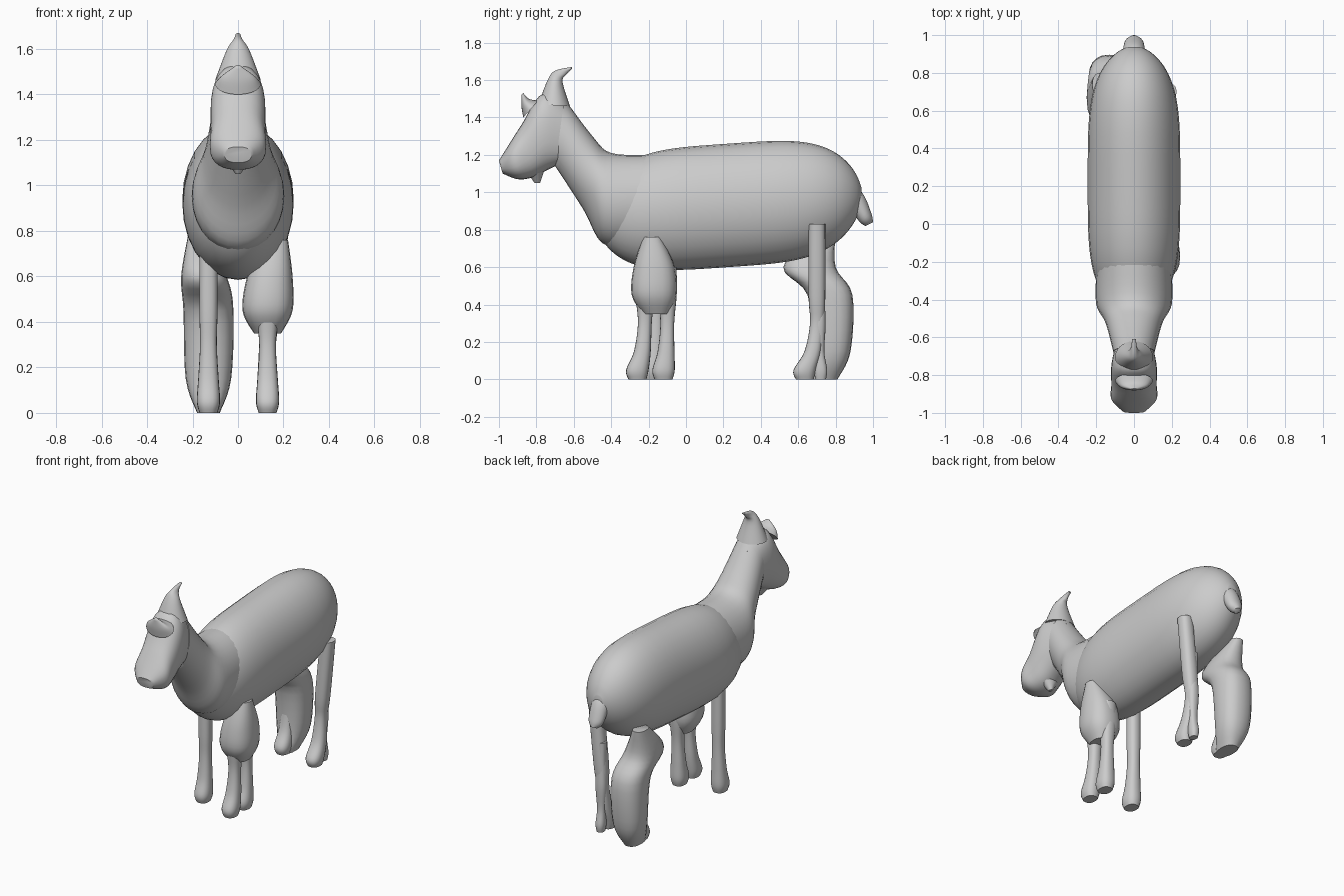
import bpy, bmesh, math

cube = bpy.data.objects.get("Cube")
if cube:
    bpy.data.objects.remove(cube, do_unlink=True)

GREY = (0.6, 0.6, 0.6, 1.0)
coat = bpy.data.materials.new("grey coat")
coat.use_nodes = True
coat.diffuse_color = GREY
shader = coat.node_tree.nodes["Principled BSDF"]
shader.inputs["Base Color"].default_value = GREY
shader.inputs["Roughness"].default_value = 0.8


def blend(before, start, end, after, t):
    """Smooth step from start to end, with slopes taken from the neighbours."""
    slope_in = (end - before) / 2
    slope_out = (after - start) / 2
    ease = t * t * (3 - 2 * t)
    curve = t * (1 - t) * (slope_in * (1 - t) - slope_out * t)
    return start + (end - start) * ease + curve


def signed_power(value, exponent):
    return math.copysign(abs(value) ** exponent, value)


def loft(name, sections, squareness=2.0, sides=28, steps=5):
    """Skin rounded sections, each given as (y, z, opposite y, opposite z, x, half width)."""
    last = len(sections) - 1
    dense = []
    for i in range(last):
        quad = [sections[min(max(i + k, 0), last)] for k in (-1, 0, 1, 2)]
        for step in range(steps):
            dense.append([blend(*values, step / steps) for values in zip(*quad)])
    dense.append(sections[-1])

    bm = bmesh.new()
    rings = []
    for y, z, far_y, far_z, x, width in dense:
        ring = []
        for k in range(sides):
            angle = math.tau * k / sides
            along = signed_power(math.cos(angle), 2 / squareness) / 2
            across = signed_power(math.sin(angle), 2 / squareness)
            ring.append(bm.verts.new((x + width * across,
                                      (y + far_y) / 2 + along * (y - far_y),
                                      (z + far_z) / 2 + along * (z - far_z))))
        rings.append(ring)
    for ring, following in zip(rings, rings[1:]):
        for k in range(sides):
            n = (k + 1) % sides
            bm.faces.new((ring[k], ring[n], following[n], following[k]))
    bm.faces.new(rings[0])
    bm.faces.new(rings[-1])
    bmesh.ops.recalc_face_normals(bm, faces=bm.faces)

    mesh = bpy.data.meshes.new(name)
    bm.to_mesh(mesh)
    bm.free()
    mesh.materials.append(coat)
    part = bpy.data.objects.new(name, mesh)
    bpy.context.collection.objects.link(part)
    bpy.ops.object.select_all(action='DESELECT')
    part.select_set(True)
    bpy.context.view_layer.objects.active = part
    bpy.ops.object.shade_smooth_by_angle(angle=math.radians(45))


def centred(name, rows, squareness=2.0):
    """Part on the centre line, from rows of (y, z, opposite y, opposite z, half width)."""
    loft(name, [(*row[:4], 0, row[4]) for row in rows], squareness)


def upright(name, rows, squareness=2.4):
    """Part with level sections, from rows of (z, y, half depth, x, half width)."""
    loft(name, [(y - depth, z, y + depth, z, x, width)
                for z, y, depth, x, width in rows], squareness, sides=20)


def shank(name, x, y, top, thick, toe, hoof=0.06, lean=0.0):
    """Slim leg: a column, a narrow ankle and a hoof set forward by the toe length."""
    ankle = 0.037
    upright(name, [
        (top, y, thick, x + lean, thick),
        (0.45, y, thick, x + lean / 4, thick),
        (0.3, y, ankle, x, ankle),
        (0.15, y - toe / 3, hoof * 0.75, x, hoof * 0.75),
        (0.05, y - toe, hoof, x, hoof * 0.85),
        (0, y - toe, hoof * 0.8, x, hoof * 0.65)])


# Barrel torso: one rounding rule for both height and width, rising to the rump
torso = []
for i in range(-10, 11):
    t = math.sin(i * math.pi / 22)
    taper = (1 - t ** 4) ** 0.6
    y = 0.225 + 0.72 * t
    middle = 0.93 + 0.05 * t
    height = 0.33 * taper
    torso.append((y, middle + height, y, middle - height, 0.245 * taper))
centred("torso", torso)

# Neck, sweeping up from the chest
centred("neck", [
    (-.2, 1.2, -.3, .7, .2),
    (-.4, 1.21, -.45, .73, .2),
    (-.5, 1.3, -.55, .91, .15),
    (-.65, 1.5, -.7, 1.14, .11)])

# Head with muzzle
centred("head", [
    (-.6, 1.43, -.7, 1.14, .1),
    (-.76, 1.53, -.74, 1.12, .12),
    (-.88, 1.36, -.82, 1.08, .12),
    (-.95, 1.25, -.9, 1.07, .12),
    (-1, 1.17, -.98, 1.1, .06)], squareness=2.4)

# Horns and chin tuft
centred("rear_horn", [
    (-.79, 1.47, -.62, 1.46, .1),
    (-.74, 1.6, -.66, 1.59, .05),
    (-.7, 1.65, -.64, 1.63, .02),
    (-.61, 1.67, -.61, 1.66, .01)])
centred("brow_horn", [
    (-.79, 1.49, -.87, 1.4, .1),
    (-.84, 1.5, -.88, 1.46, .07),
    (-.87, 1.53, -.88, 1.52, .01)])
centred("chin_tuft", [
    (-.87, 1.14, -.74, 1.17, .09),
    (-.81, 1.05, -.78, 1.05, .01)])

# Tail
centred("tail", [
    (.84, 1.07, .8, .9, .08),
    (.94, 1, .87, .91, .06),
    (.99, .89, .93, .84, .05),
    (1, .84, .96, .82, .02)])

# Left front leg: broad upper part dividing into two shanks
upright("left_front_upper_leg", [
    (.76, -.18, .05, .16, .06),
    (.6, -.17, .11, .14, .1),
    (.45, -.17, .12, .13, .11),
    (.35, -.16, .07, .13, .06)])
for label, y, toe in (("leading", -.22, .04), ("trailing", -.1, .02)):
    shank("left_front_shank_" + label, .13, y, top=.6, thick=.05, toe=toe)

# Right front leg: one slim column
shank("right_front_leg", -.13, -.16, top=.72, thick=.04, toe=.02)

# Left hind leg: slim, with a forward toe and a small heel
shank("left_hind_leg", .13, .7, top=.83, thick=.045, toe=.065, lean=.05)
shank("left_hind_heel", .13, .71, top=.6, thick=.03, toe=-.01, hoof=.035)

# Right hind leg: bulging thigh over a thick lower leg, with a forward toe
upright("right_hind_leg", [
    (.78, .74, .06, -.18, .04),
    (.6, .66, .14, -.15, .1),
    (.45, .77, .12, -.13, .11),
    (.15, .78, .1, -.13, .1),
    (0, .73, .08, -.13, .05)])
shank("right_hind_toe", -.13, .72, top=.6, thick=.04, toe=.05)
